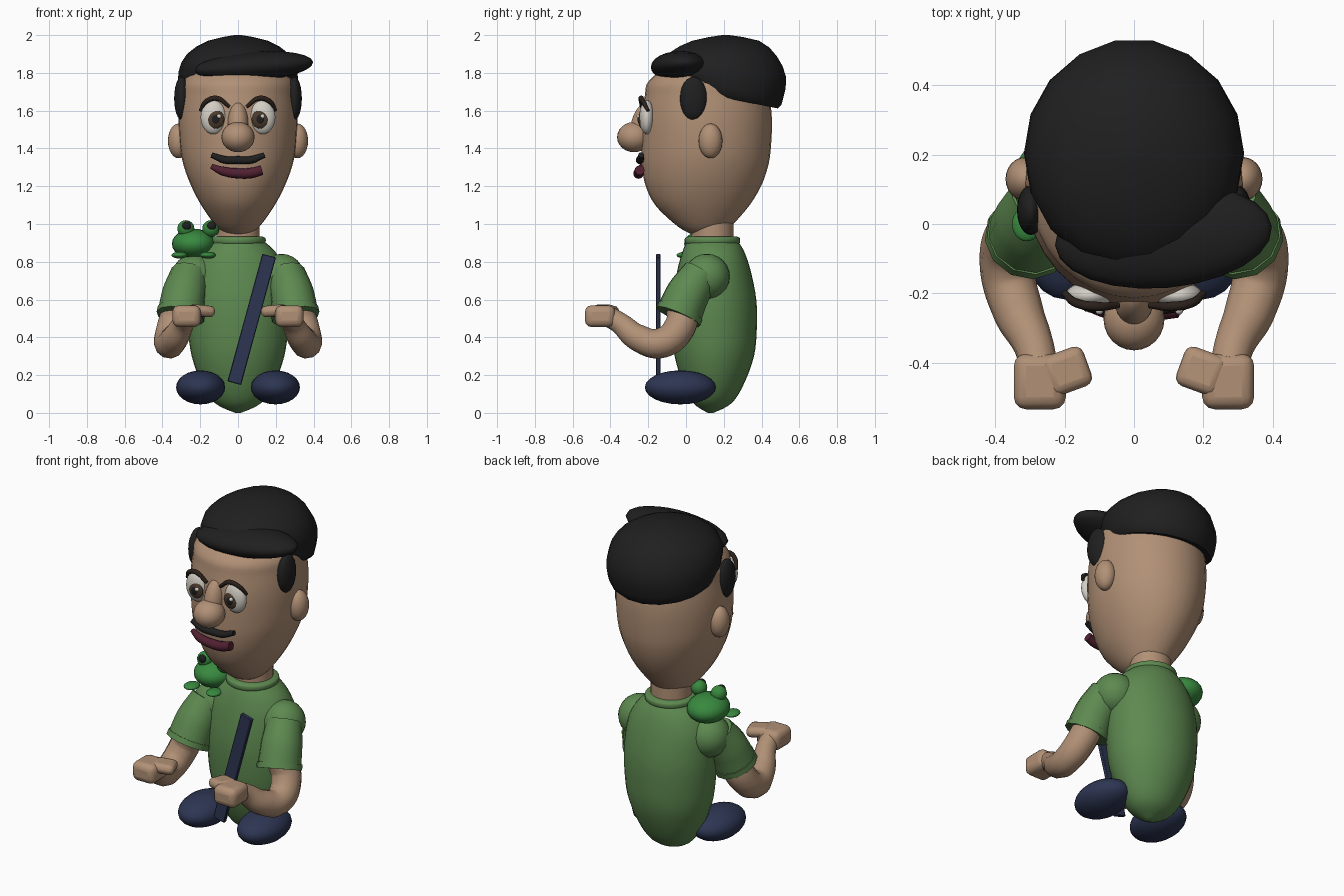
import bpy, bmesh, math
from mathutils import Vector

old = bpy.data.objects.get("Cube")
if old:
    bpy.data.objects.remove(old, do_unlink=True)


def material(name, r, g, b):
    m = bpy.data.materials.new(name)
    m.use_nodes = True
    m.diffuse_color = (r, g, b, 1)
    bsdf = m.node_tree.nodes["Principled BSDF"]
    bsdf.inputs["Base Color"].default_value = (r, g, b, 1)
    bsdf.inputs["Roughness"].default_value = 0.8
    return m


SKIN = material("skin", 0.44, 0.28, 0.18)
SHIRT = material("shirt green", 0.11, 0.25, 0.08)
FROG = material("frog green", 0.04, 0.25, 0.05)
BLACK = material("soft black", 0.014, 0.014, 0.014)
NAVY = material("navy", 0.026, 0.036, 0.085)
LIP = material("maroon", 0.08, 0.014, 0.03)
WHITE = material("eye white", 0.65, 0.62, 0.56)
IRIS = material("iris brown", 0.07, 0.042, 0.025)
BROW = material("brow brown", 0.024, 0.015, 0.011)


def finish(ob, name, mat, angle=50):
    ob.name = name
    ob.data.materials.clear()
    ob.data.materials.append(mat)
    bpy.ops.object.select_all(action="DESELECT")
    ob.select_set(True)
    bpy.context.view_layer.objects.active = ob
    bpy.ops.object.shade_smooth_by_angle(angle=math.radians(angle))
    return ob


def ball(name, loc, radii, mat, rot=(0, 0, 0), segs=24):
    bpy.ops.mesh.primitive_uv_sphere_add(segments=segs, ring_count=segs // 2, location=loc,
                                         rotation=[math.radians(a) for a in rot])
    ob = bpy.context.object
    ob.scale = radii
    return finish(ob, name, mat)


def tube(name, points, radii, mat):
    """Round tube along a smooth path, one radius per point."""
    cu = bpy.data.curves.new(name, "CURVE")
    cu.dimensions = "3D"
    cu.bevel_depth = 1
    cu.bevel_resolution = 4
    cu.resolution_u = 8
    cu.use_fill_caps = True
    sp = cu.splines.new("BEZIER")
    sp.bezier_points.add(len(points) - 1)
    for bp, p, r in zip(sp.bezier_points, points, radii):
        bp.co = p
        bp.radius = r
        bp.handle_left_type = bp.handle_right_type = "AUTO"
    ob = bpy.data.objects.new(name, cu)
    bpy.context.collection.objects.link(ob)
    bpy.ops.object.select_all(action="DESELECT")
    ob.select_set(True)
    bpy.context.view_layer.objects.active = ob
    bpy.ops.object.convert(target="MESH")
    return finish(bpy.context.object, name, mat)


def catmull(a, b, c, d, t):
    return 0.5 * (2 * b + (c - a) * t + (2 * a - 5 * b + 4 * c - d) * t * t
                  + (3 * b - a - 3 * c + d) * t ** 3)


def loft(name, rings, mat, segs=32, steps=4):
    """Stacked ellipses (z, centre y, radius x, radius y, slope), smoothly joined."""
    last = len(rings) - 1
    dense = []
    for i in range(last):
        quad = [rings[max(0, min(last, i + k))] for k in (-1, 0, 1, 2)]
        for s in range(steps):
            dense.append([catmull(*v, s / steps) for v in zip(*quad)])
    dense.append(rings[-1])
    bm = bmesh.new()
    loops = []
    for z, cy, rx, ry, slope in dense:
        loop = []
        for k in range(segs):
            a = math.tau * k / segs
            loop.append(bm.verts.new((rx * math.cos(a), cy + ry * math.sin(a),
                                      z + slope * ry * math.sin(a))))
        loops.append(loop)
    for lo, hi in zip(loops, loops[1:]):
        for k in range(segs):
            n = (k + 1) % segs
            bm.faces.new((lo[k], lo[n], hi[n], hi[k]))
    bm.faces.new(loops[0][::-1])
    bm.faces.new(loops[-1])
    me = bpy.data.meshes.new(name)
    bm.to_mesh(me)
    bm.free()
    ob = bpy.data.objects.new(name, me)
    bpy.context.collection.objects.link(ob)
    return finish(ob, name, mat)


def box(name, loc, size, mat, bevel, rot=(0, 0, 0), segs=3):
    bpy.ops.mesh.primitive_cube_add(size=1, location=loc,
                                    rotation=[math.radians(a) for a in rot])
    ob = bpy.context.object
    ob.scale = size
    bpy.ops.object.transform_apply(location=False, rotation=False, scale=True)
    mod = ob.modifiers.new("round", "BEVEL")
    mod.width = bevel
    mod.segments = segs
    return finish(ob, name, mat)


# Torso, collar and neck
loft("torso", [(0, .13, .015, .015, 0), (.05, .14, .12, .1, 0), (.15, .145, .19, .16, 0),
               (.3, .15, .245, .21, 0), (.45, .15, .265, .225, 0), (.6, .15, .268, .222, 0),
               (.75, .148, .25, .195, 0), (.85, .145, .2, .165, 0), (.91, .14, .135, .135, 0)], SHIRT)
loft("collar", [(.89, .14, .13, .13, 0), (.9, .14, .145, .145, 0),
                (.925, .14, .145, .145, 0), (.935, .14, .125, .125, 0)], SHIRT)
loft("neck", [(.88, .14, .115, .112, 0), (1.04, .14, .115, .112, 0)], SKIN, steps=1)

# Egg shaped head
loft("head", [(.93, .1, .02, .02, 0), (.955, .1, .075, .09, 0), (1, .095, .125, .155, 0),
              (1.1, .087, .195, .25, 0), (1.2, .092, .247, .305, 0), (1.3, .1, .285, .333, 0),
              (1.4, .106, .306, .343, 0), (1.55, .11, .315, .345, 0), (1.68, .112, .305, .33, 0),
              (1.76, .115, .29, .31, 0), (1.85, .13, .2, .2, 0), (1.92, .14, .05, .05, 0)], SKIN)

# Soft cap with its brim pulled to one side
loft("cap", [(1.69, .2, .2, .2, -.2), (1.665, .22, .285, .27, -.2), (1.72, .21, .313, .31, -.17),
             (1.81, .2, .314, .335, -.1), (1.9, .2, .27, .285, -.04), (1.97, .21, .16, .18, 0),
             (2, .21, .02, .02, 0)], BLACK, segs=18, steps=2)
ball("cap_brim", (.085, -.035, 1.835), (.315, .15, .078), BLACK, rot=(0, -4, 5))

# Nose, moustache and mouth
ball("nose_tip", (0, -.275, 1.46), (.088, .09, .08), SKIN)
ball("nose_bridge", (0, -.225, 1.53), (.055, .065, .12), SKIN, rot=(-15, 0, 0))
tube("moustache", [(-.14, -.237, 1.365), (-.07, -.243, 1.34), (0, -.245, 1.338),
                   (.07, -.243, 1.34), (.14, -.237, 1.365)], [.015, .02, .021, .02, .015], BLACK)
tube("mouth", [(-.14, -.235, 1.305), (-.08, -.248, 1.28), (0, -.252, 1.268), (.07, -.25, 1.27),
               (.125, -.245, 1.285)], [.014, .024, .027, .028, .026], LIP)

# Paired parts
for s, side in ((1, "left"), (-1, "right")):
    def at(x, y, z):
        return Vector((s * x, y, z))

    # Face
    ball(side + "_ear", at(.315, .13, 1.44), (.056, .063, .092), SKIN)
    ball(side + "_sideburn", at(.298, .04, 1.665), (.04, .072, .115), BLACK)
    ball(side + "_eye", at(.13, -.207, 1.565), (.068, .04, .09), WHITE)
    ball(side + "_iris", at(.118, -.233, 1.555), (.046, .02, .05), IRIS)
    ball(side + "_pupil", at(.118, -.243, 1.555), (.025, .014, .028), BLACK)
    ball(side + "_eye_glint", (s * .115 + .015, -.25, 1.57), (.012, .012, .012), WHITE, segs=12)
    tube(side + "_brow", [at(.2, -.2, 1.6), at(.167, -.228, 1.65), at(.11, -.238, 1.665),
                          at(.045, -.235, 1.62)], [.009, .013, .014, .009], BROW)

    # Sleeve and cuff
    ball(side + "_shoulder", at(.23, .11, .72), (.122, .122, .122), SHIRT)
    tube(side + "_sleeve", [at(.255, .08, .74), at(.285, .01, .63), at(.305, -.04, .515)],
         [.1, .117, .123], SHIRT)
    tube(side + "_cuff", [at(.3, -.029, .54), at(.306, -.042, .51)], [.127, .128], SHIRT)

    # Bent arm with a closed hand
    tube(side + "_arm", [at(.3, -.02, .58), at(.345, -.03, .46), at(.365, -.13, .37),
                         at(.335, -.25, .395), at(.29, -.35, .475), at(.275, -.41, .51)],
         [.085, .085, .08, .073, .058, .055], SKIN)
    box(side + "_fist", at(.272, -.455, .512), (.15, .16, .115), SKIN, .035)
    box(side + "_fingers", at(.195, -.425, .54), (.13, .12, .06), SKIN, .027, rot=(0, s * -5, s * -20))

    # Shoe
    ball(side + "_shoe", at(.198, -.03, .135), (.13, .188, .09), NAVY)

    # Frog eyes and feet
    fx = -.21 + s * .066
    ball("frog_%s_eye" % side, (fx, .08, .975), (.045, .045, .045), FROG)
    ball("frog_%s_pupil" % side, (fx + .004, .046, .99), (.024, .018, .024), BLACK)
    ball("frog_%s_foot" % side, (-.235 + s * .075, .0, .835), (.042, .05, .018), FROG)

# Frog body on the shoulder
ball("frog_body", (-.235, .12, .895), (.115, .13, .08), FROG)

# Flat slanted strap board in front of the torso
box("slanted_board", (.0725, -.147, .495), (.075, .025, .7), NAVY, .004, rot=(0, 15.3, 0), segs=1)
